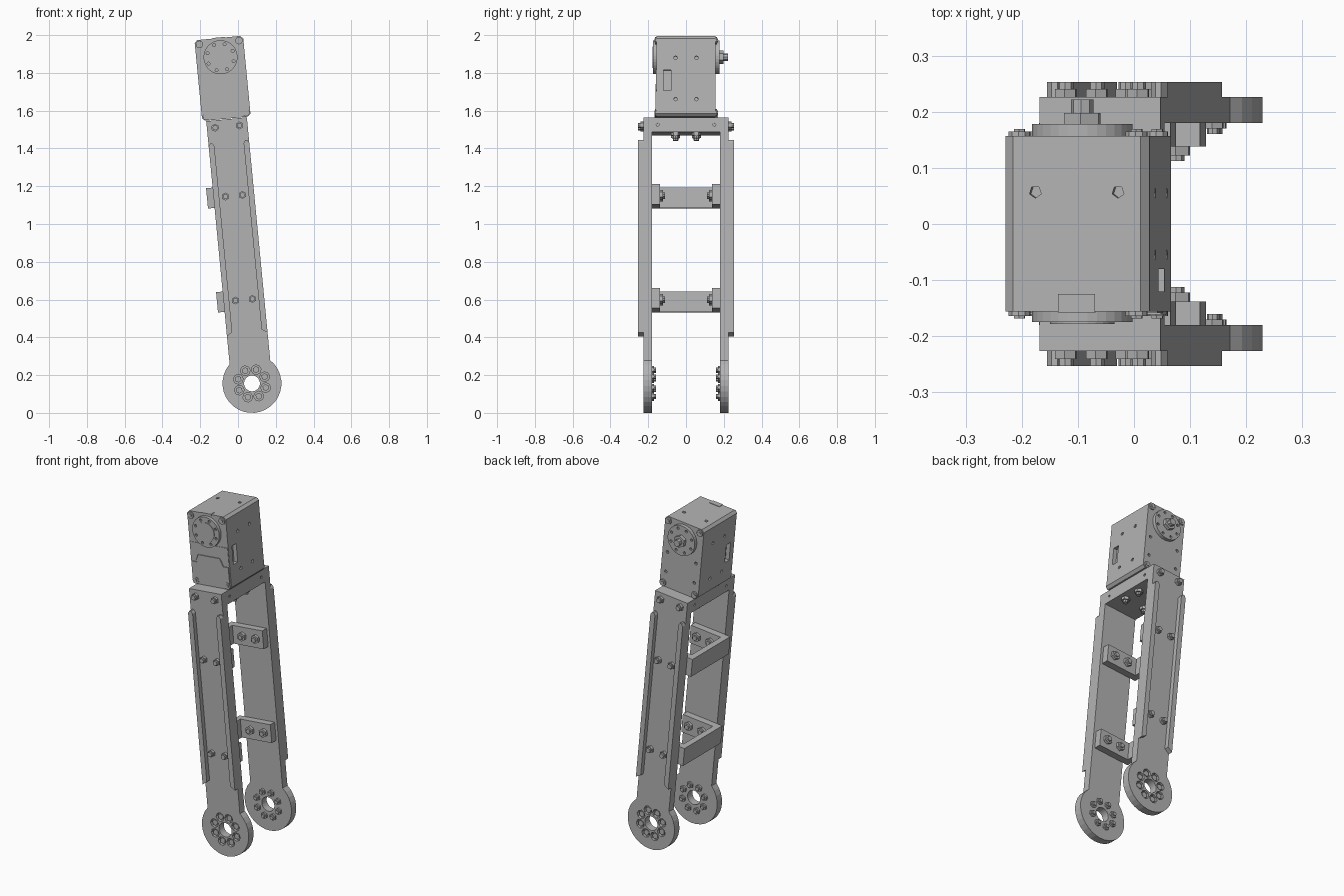
import bpy, bmesh, math
from mathutils import Matrix, Vector

if "Cube" in bpy.data.objects:
    bpy.data.objects.remove(bpy.data.objects["Cube"])

# Everything is built upright around the lower pivot, then leaned over
LEAN = Matrix.Translation((0.074, 0, 0.156)) @ Matrix.Rotation(math.radians(-5.5), 4, 'Y')


def material(name, grey):
    m = bpy.data.materials.new(name)
    m.use_nodes = True
    m.diffuse_color = (grey, grey, grey, 1)
    m.node_tree.nodes["Principled BSDF"].inputs["Base Color"].default_value = (grey, grey, grey, 1)
    return m


GREY = material("plain grey", 0.45)


def finish(name, bm):
    bmesh.ops.recalc_face_normals(bm, faces=bm.faces)
    me = bpy.data.meshes.new(name)
    bm.to_mesh(me)
    bm.free()
    me.materials.append(GREY)
    ob = bpy.data.objects.new(name, me)
    ob.matrix_world = LEAN
    bpy.context.collection.objects.link(ob)
    return ob


def add_box(bm, lo, hi):
    lo, hi = Vector(lo), Vector(hi)
    size = hi - lo
    mat = Matrix.Translation((lo + hi) / 2) @ Matrix.Diagonal((*size, 1))
    return bmesh.ops.create_cube(bm, size=1, matrix=mat)["verts"]


def add_rod(bm, a, b, r, sides=6):
    """Cylinder from point a to point b."""
    a, b = Vector(a), Vector(b)
    d = b - a
    mat = Matrix.Translation((a + b) / 2) @ d.to_track_quat('Z', 'Y').to_matrix().to_4x4()
    bmesh.ops.create_cone(bm, cap_ends=True, segments=sides, radius1=r, radius2=r,
                          depth=d.length, matrix=mat)


def add_profile(bm, pts, y0, y1):
    """Extrude an x-z outline from y0 to y1."""
    face = bm.faces.new([bm.verts.new((x, y0, z)) for x, z in pts])
    new = bmesh.ops.extrude_face_region(bm, geom=[face])["geom"]
    for v in new:
        if isinstance(v, bmesh.types.BMVert):
            v.co.y = y1


def cut(ob, bm):
    """Subtract the solids in bm from ob."""
    cutter = finish("cutter", bm)
    cutter.hide_render = True
    mod = ob.modifiers.new("cut", 'BOOLEAN')
    mod.operation = 'DIFFERENCE'
    mod.solver = 'EXACT'
    mod.use_self = True
    mod.object = cutter
    bpy.context.view_layer.objects.active = ob
    bpy.ops.object.modifier_apply(modifier=mod.name)
    bpy.data.objects.remove(cutter)


def circle(n, r, cx=0, cz=0, start=0.0):
    return [(cx + r * math.cos(start + 2 * math.pi * i / n),
             cz + r * math.sin(start + 2 * math.pi * i / n)) for i in range(n)]


HALF, RING, TOP = 0.108, 0.156, 1.405
INNER, OUTER, RIB = 0.18, 0.226, 0.253
BRACKETS = (0.445, 0.998)
HORN = 1.735

for side, s in (("front", -1), ("back", 1)):
    # Long side plate ending in a round eye
    a0 = math.acos(HALF / RING)
    sweep = math.pi + 2 * a0
    outline = [(HALF, TOP), (-HALF, TOP)]
    outline += [(RING * math.cos(math.pi - a0 + sweep * i / 24),
                 RING * math.sin(math.pi - a0 + sweep * i / 24)) for i in range(25)]
    bm = bmesh.new()
    add_profile(bm, outline, s * INNER, s * OUTER)
    plate = finish(side + "_side_plate", bm)
    bm = bmesh.new()
    add_rod(bm, (0, s * 0.1, 0), (0, s * 0.3, 0), 0.042, 24)
    eye_bolts = circle(8, 0.076, start=math.pi / 8)
    for x, z in eye_bolts:
        add_rod(bm, (x, s * (OUTER - 0.02), z), (x, s * 0.3, z), 0.026, 8)
    cut(plate, bm)

    # Bolts sunk in the eye, with their ends showing inside
    bm = bmesh.new()
    for x, z in eye_bolts:
        add_rod(bm, (x, s * (OUTER - 0.025), z), (x, s * (OUTER - 0.006), z), 0.018)
        add_rod(bm, (x, s * (INNER + 0.01), z), (x, s * (INNER - 0.01), z), 0.02)
        add_rod(bm, (x, s * INNER, z), (x, s * (INNER - 0.02), z), 0.011, 8)
    finish(side + "_eye_bolts", bm)

    # Stiffening ribs with clipped ends
    for e in (-1, 1):
        rib = [(HALF, 0.26), (HALF, 1.27), (0.098, 1.285), (0.088, 1.285),
               (0.078, 1.27), (0.078, 0.28)]
        bm = bmesh.new()
        add_profile(bm, [(e * x, z) for x, z in rib], s * (OUTER - 0.004), s * RIB)
        finish(side + ("_right_rib" if e < 0 else "_left_rib"), bm)

    # Bolts through the plate
    bm = bmesh.new()
    for x, z in [(e * 0.045, h) for e in (-1, 1) for h in BRACKETS] + [(-0.065, 1.366), (0.065, 1.366)]:
        add_rod(bm, (x, s * (OUTER - 0.004), z), (x, s * (OUTER + 0.015), z), 0.021)
        add_rod(bm, (x, s * OUTER, z), (x, s * RIB, z), 0.014, 8)
        if z < 1.2:
            add_rod(bm, (x, s * 0.14, z), (x, s * 0.122, z), 0.026)
            add_rod(bm, (x, s * 0.13, z), (x, s * 0.112, z), 0.014, 8)
    finish(side + "_plate_bolts", bm)

# U-shaped cross braces, closed on the right side
for name, z in zip(("lower_brace", "upper_brace"), BRACKETS):
    bm = bmesh.new()
    u = [(-0.143, -INNER), (0.092, -INNER), (0.092, -0.138), (-0.108, -0.138),
         (-0.108, 0.138), (0.092, 0.138), (0.092, INNER), (-0.143, INNER)]
    face = bm.faces.new([bm.verts.new((x, y, z - 0.054)) for x, y in u])
    new = bmesh.ops.extrude_face_region(bm, geom=[face])["geom"]
    bmesh.ops.translate(bm, vec=(0, 0, 0.108),
                        verts=[v for v in new if isinstance(v, bmesh.types.BMVert)])
    finish(name, bm)

# Top cross block that carries the motor, and its bolts
bm = bmesh.new()
add_box(bm, (-HALF, -INNER, 1.328), (HALF, INNER, TOP))
block = finish("motor_mount_block", bm)
bm = bmesh.new()
for e in (-1, 1):
    for y in (-0.15, 0.15):
        add_rod(bm, (e * 0.1, y, 1.366), (e * 0.12, y, 1.366), 0.008, 8)
cut(block, bm)
bm = bmesh.new()
for x in (-0.065, 0.065):
    for y in (-0.055, 0.055):
        add_rod(bm, (x, y, 1.335), (x, y, 1.311), 0.024)
        add_rod(bm, (x, y, 1.32), (x, y, 1.297), 0.014, 8)
finish("mount_bolts", bm)

# Motor housing with chamfered long edges
W, BASE, HEAD, C = 0.129, 1.408, 1.837, 0.015
bm = bmesh.new()
add_profile(bm, [(-W + C, BASE), (W - C, BASE), (W, BASE + C), (W, HEAD - C),
                 (W - C, HEAD), (-W + C, HEAD), (-W, HEAD - C), (-W, BASE + C)], -0.156, 0.157)
motor = finish("motor_housing", bm)
bm = bmesh.new()
for e in (-1, 1):
    for y in (-0.055, 0.055):
        for z in (1.5, 1.72):
            add_rod(bm, (e * 0.11, y, z), (e * 0.15, y, z), 0.01, 6)
    add_box(bm, (e * 0.125 - 0.02, -0.12, 1.545), (e * 0.125 + 0.02, -0.08, 1.655))
    add_rod(bm, (e * 0.074, 0.057, 1.81), (e * 0.074, 0.057, 1.86), 0.011, 5)
    for z in (1.62, 1.50):
        add_rod(bm, (e * 0.095, 0.14, z), (e * 0.095, 0.17, z), 0.009, 8)
cut(motor, bm)

# Cover details on the front and a tab on top
bm = bmesh.new()
add_profile(bm, [(-0.122, 1.43), (-0.105, 1.415), (0.105, 1.415), (0.122, 1.43), (0.122, 1.54),
                 (0.088, 1.54), (0.068, 1.585), (-0.068, 1.585), (-0.088, 1.54), (-0.122, 1.54)],
            -0.15, -0.161)
finish("front_lower_cover", bm)
bm = bmesh.new()
add_profile(bm, [(-0.127, 1.55), (-0.094, 1.55), (-0.073, 1.594), (0.073, 1.594), (0.094, 1.55),
                 (0.127, 1.55), (0.127, 1.655), (-0.127, 1.655)], -0.15, -0.159)
finish("front_middle_cover", bm)
bm = bmesh.new()
add_box(bm, (-0.033, -0.158, 1.83), (0.033, -0.125, HEAD + 0.003))
finish("top_tab", bm)

# Output discs, corner screws and rear axle nut
for side, y, out in (("front", -0.156, -0.175), ("back", 0.157, 0.178)):
    s = 1 if y > 0 else -1
    bm = bmesh.new()
    add_rod(bm, (0, y - s * 0.01, HORN), (0, out, HORN), 0.09, 32)
    disc = finish(side + "_output_disc", bm)
    bm = bmesh.new()
    for x, z in circle(8, 0.072, 0, HORN, math.pi / 8):
        add_rod(bm, (x, out - s * 0.012, z), (x, out + s * 0.01, z), 0.008, 8)
    cut(disc, bm)
    bm = bmesh.new()
    for x in (-0.105, 0.105):
        for z in (1.43, 1.813):
            add_rod(bm, (x, y - s * 0.01, z), (x, y + s * 0.008, z), 0.02, 10)
            add_rod(bm, (x, y, z), (x, y + s * 0.012, z), 0.011, 6)
    finish(side + "_corner_screws", bm)

bm = bmesh.new()
add_rod(bm, (0, 0.17, HORN), (0, 0.198, HORN), 0.036, 6)
add_rod(bm, (0, 0.19, HORN), (0, 0.222, HORN), 0.02, 8)
finish("axle_nut", bm)
bm = bmesh.new()
add_rod(bm, (0, -0.17, HORN), (0, -0.178, HORN), 0.058, 24)
finish("front_hub_cap", bm)
